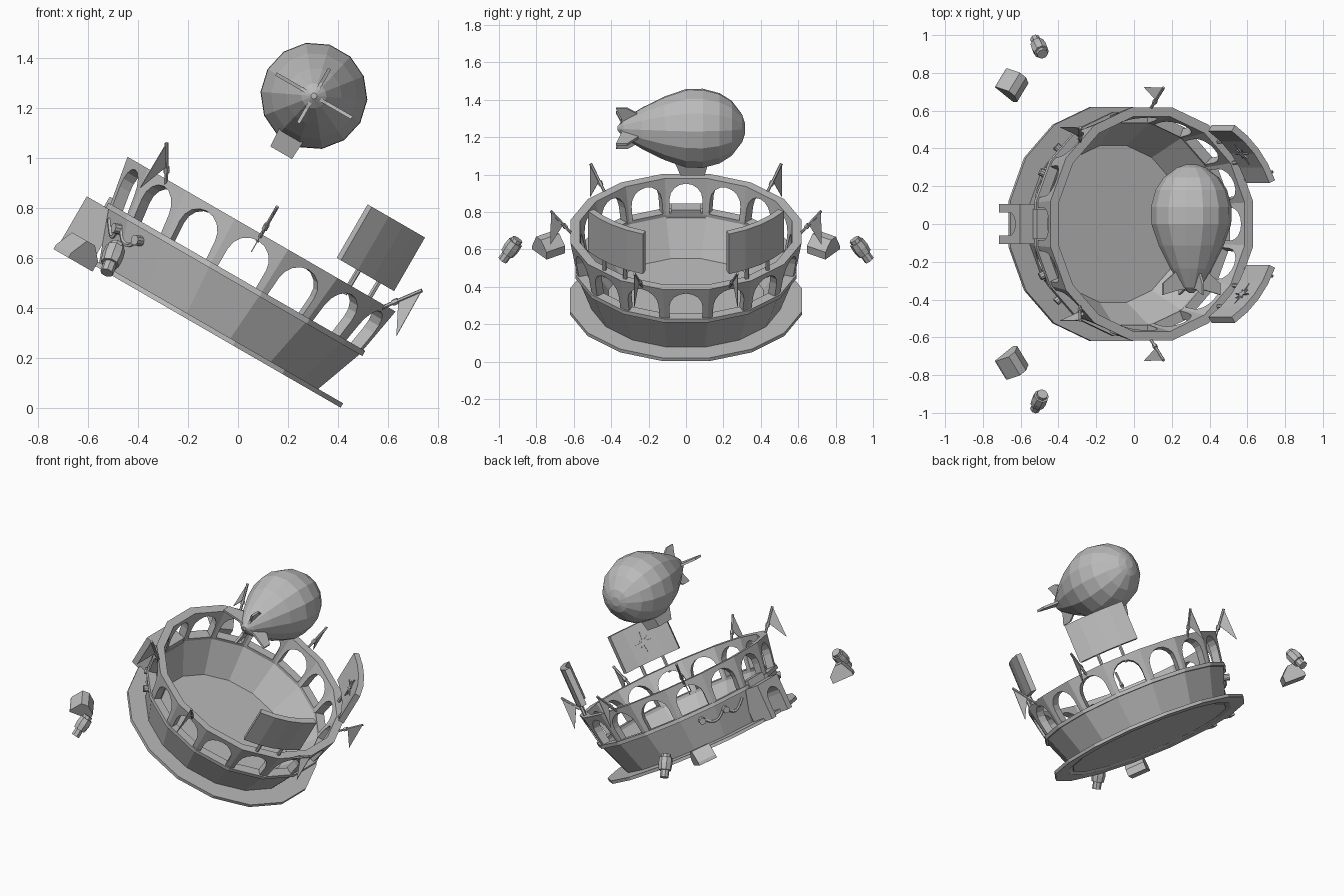
import bpy, bmesh, math
from mathutils import Matrix, Vector

if "Cube" in bpy.data.objects:
    bpy.data.objects.remove(bpy.data.objects["Cube"])

N = 16
STEP = 2 * math.pi / N
TAN = math.tan(STEP / 2)
# everything is modelled upright, then tipped 30 degrees with the stadium
TILT = Matrix.Translation((-0.127, 0, 0.312)) @ Matrix.Rotation(math.radians(30), 4, 'Y')

grey = bpy.data.materials.new("stone grey")
grey.diffuse_color = (0.5, 0.5, 0.5, 1)
grey.use_nodes = True
grey.node_tree.nodes["Principled BSDF"].inputs["Base Color"].default_value = grey.diffuse_color


def finish(name, bm):
    bmesh.ops.remove_doubles(bm, verts=bm.verts, dist=0.0002)
    bmesh.ops.recalc_face_normals(bm, faces=bm.faces)
    me = bpy.data.meshes.new(name)
    bm.to_mesh(me)
    bm.free()
    me.transform(TILT)
    me.materials.append(grey)
    ob = bpy.data.objects.new(name, me)
    bpy.context.collection.objects.link(ob)
    return ob


def lathe(bm, profile, n, mat=Matrix(), phase=0.5, closed=False):
    """Revolve (radius, height) points about z; a radius of 0 makes a tip."""
    rings = []
    for r, h in profile:
        rings.append([bm.verts.new(mat @ Vector((r * math.cos((k + phase) * 2 * math.pi / n),
                                                 r * math.sin((k + phase) * 2 * math.pi / n), h)))
                      for k in range(n)])
    pairs = list(zip(rings, rings[1:])) + ([(rings[-1], rings[0])] if closed else [])
    for p, q in pairs:
        for k in range(n):
            j = (k + 1) % n
            bm.faces.new((p[k], p[j], q[j], q[k]))
    if not closed:
        bm.faces.new(rings[0])
        bm.faces.new(rings[-1])


def prism(bm, pts, offset):
    """Extrude a flat outline by an offset vector."""
    off = Vector(offset)
    a = [bm.verts.new(Vector(p)) for p in pts]
    b = [bm.verts.new(Vector(p) + off) for p in pts]
    bm.faces.new(a)
    bm.faces.new(b)
    for i in range(len(a)):
        j = (i + 1) % len(a)
        bm.faces.new((a[i], a[j], b[j], b[i]))


def rod(bm, p, q, r, n=6):
    p, q = Vector(p), Vector(q)
    d = q - p
    mat = Matrix.Translation(p) @ d.to_track_quat('Z', 'Y').to_matrix().to_4x4()
    lathe(bm, [(r, 0), (r, d.length)], n, mat)


def polar(r, deg, u, t=0.0):
    a = math.radians(deg)
    return Vector((r * math.cos(a) - t * math.sin(a), r * math.sin(a) + t * math.cos(a), u))


def ring(name, profile, closed):
    bm = bmesh.new()
    k = math.cos(STEP / 2)
    lathe(bm, [(r / k, h) for r, h in profile], N, closed=closed)
    finish(name, bm)


# base plate, bowl with sunken pitch, and rim ledge
ring("base_plate", [(0.53, 0), (0.62, 0), (0.62, 0.02), (0.49, 0.02)], True)
ring("bowl", [(0.5, 0.008), (0.505, 0.02), (0.58, 0.225), (0.535, 0.225), (0.415, 0.035)], False)
ring("rim_ledge", [(0.58, 0.222), (0.592, 0.222), (0.592, 0.245), (0.535, 0.245), (0.535, 0.222)], True)

# arcade: one flared arch panel per side
U0, US, U1, HALF, RISE = 0.24, 0.325, 0.442, 0.088, 0.088


def radius(u):
    return 0.582 + (u - U0) / (U1 - U0) * 0.036


bm = bmesh.new()
for k in range(N):
    deg = k * 360 / N
    layers = []
    for depth in (0, 0.05):
        hole, edge = [], []
        def put(lst, t, u, side=None):
            r = radius(u) - depth
            lst.append(bm.verts.new(polar(r, deg, u, r * TAN * side if side is not None else t)))
        put(hole, -HALF, U0)
        put(edge, 0, U0, -1)
        for i in range(9):
            th = math.pi * (1 - i / 8)
            c, s = math.cos(th), math.sin(th)
            m = max(abs(c), abs(s))
            put(hole, HALF * c, US + RISE * s)
            put(edge, 0, US + (U1 - US) * s / m, c / m)
        put(hole, HALF, U0)
        put(edge, 0, U0, 1)
        for i in range(len(hole) - 1):
            bm.faces.new((hole[i], hole[i + 1], edge[i + 1], edge[i]))
        layers.append((hole, edge))
    (h0, e0), (h1, e1) = layers
    for i in range(len(h0) - 1):
        bm.faces.new((h0[i], h0[i + 1], h1[i + 1], h1[i]))
        if 3 <= i <= 6:
            bm.faces.new((e0[i], e0[i + 1], e1[i + 1], e1[i]))
finish("arcade", bm)

# entrance porch with arched doorway
bm = bmesh.new()
W, H, D = 0.105, 0.224, 0.062
outline = [(-W, 0), (-W, H), (W, H), (W, 0), (D, 0), (D, 0.11)]
outline += [(D * math.cos(i * math.pi / 8), 0.11 + 0.065 * math.sin(i * math.pi / 8)) for i in range(1, 8)]
outline += [(-D, 0.11), (-D, 0)]
prism(bm, [(-0.68, y, u) for y, u in outline], (0.15, 0, 0))
prism(bm, [(-0.6, -0.08, 0.22), (-0.6, 0.08, 0.22), (-0.6, 0.08, 0.268), (-0.6, -0.08, 0.268)], (0.065, 0, 0))
finish("entrance_porch", bm)

# garlands with round medallions either side of the entrance
bm = bmesh.new()
for s in (-1, 1):
    for a0, a1 in ((14, 28), (28, 44)):
        pts = []
        for i in range(9):
            f = i / 8
            u = 0.19 - 0.055 * math.sin(math.pi * f)
            ang = a0 + (a1 - a0) * f
            local = math.radians((ang + 11.25) % 22.5 - 11.25)
            pts.append(polar((0.502 + 0.39 * (u - 0.02)) / math.cos(local), 180 + s * ang, u))
        for p, q in zip(pts, pts[1:]):
            rod(bm, p, q, 0.009, 5)
        rod(bm, polar(0.55, 180 + s * a1, 0.18), polar(0.595, 180 + s * a1, 0.168), 0.021, 10)
finish("garlands", bm)

# pennants on outward-leaning poles
for i, deg in enumerate((22.5, -22.5, 90, -90, 135, -135)):
    bm = bmesh.new()
    rod(bm, polar(0.595, deg, 0.41), polar(0.722, deg, 0.568), 0.008)
    rod(bm, polar(0.64, deg, 0.466), polar(0.655, deg, 0.485), 0.013)
    off = polar(0, deg, 0, 0.004)
    prism(bm, [polar(0.722, deg, 0.568) - off / 2, polar(0.655, deg, 0.488) - off / 2,
               polar(0.725, deg, 0.36) - off / 2], off)
    finish("pennant_%d" % (i + 1), bm)

# curved display boards on posts, with a star on the inner face
for name, s in (("left", 1), ("right", -1)):
    bm = bmesh.new()
    arc = [22 + 36 * i / 4 for i in range(5)]
    prism(bm, [polar(0.617, s * a, 0.51) for a in arc] + [polar(0.58, s * a, 0.51) for a in reversed(arc)],
          (0, 0, 0.247))
    for a in (33, 47):
        rod(bm, polar(0.595, s * a, 0.4), polar(0.598, s * a, 0.53), 0.011)
    finish(name + "_board", bm)
    bm = bmesh.new()
    star = []
    for i in range(16):
        r = 0.016 if i % 2 else (0.07 if i % 4 == 0 else 0.042)
        th = i * math.pi / 8
        star.append(polar(0.572, s * 40, 0.635 + r * math.sin(th), r * math.cos(th)))
    prism(bm, star, polar(0.009, s * 40, 0))
    finish(name + "_board_star", bm)

# airship: envelope, tail fins and gondola
CA, CU = -0.095, 1.025
bm = bmesh.new()
along_y = Matrix.Translation((CA, 0, CU)) @ Matrix.Rotation(math.radians(-90), 4, 'X')
lathe(bm, [(0.012, -0.365), (0.05, -0.335), (0.112, -0.235), (0.172, -0.115), (0.212, 0.0), (0.214, 0.09),
           (0.19, 0.18), (0.148, 0.245), (0.075, 0.3), (0.03, 0.315)], 14, along_y, 0)
finish("airship_envelope", bm)

bm = bmesh.new()
for i, length in enumerate((0.175, 0.125, 0.175, 0.125)):
    turn = Matrix.Translation((CA, 0, CU)) @ Matrix.Rotation(i * math.pi / 2, 4, 'Y')
    fin = [(0.0, -0.22), (0.08, -0.24), (length, -0.315), (length, -0.375), (0.06, -0.345), (0, -0.355)]
    pts = [turn @ Vector((x, y, -0.007)) for x, y in fin]
    prism(bm, pts, turn.to_3x3() @ Vector((0, 0, 0.014)))
finish("airship_fins", bm)

bm = bmesh.new()
vs = []
for hx, y0, y1, u in ((0.055, -0.06, 0.12, -0.18), (0.05, -0.03, 0.1, -0.262)):
    vs.append([bm.verts.new((CA + x, y, CU + u)) for x, y in ((-hx, y0), (hx, y0), (hx, y1), (-hx, y1))])
for i in range(4):
    j = (i + 1) % 4
    bm.faces.new((vs[0][i], vs[0][j], vs[1][j], vs[1][i]))
bm.faces.new(vs[0])
bm.faces.new(vs[1])
finish("airship_gondola", bm)

# floating stalls and barrels beside the entrance
for name, s in (("left", 1), ("right", -1)):
    bm = bmesh.new()
    turn = Matrix.Translation((-0.6, s * 0.735, -0.025)) @ Matrix.Rotation(math.radians(-35 * s), 4, 'Z')
    shape = [(-0.068, 0), (0.068, 0), (0.068, 0.045), (0.015, 0.095), (-0.03, 0.095), (-0.068, 0.02)]
    prism(bm, [turn @ Vector((x, -0.06, u)) for x, u in shape], turn.to_3x3() @ Vector((0, 0.12, 0)))
    finish(name + "_stall", bm)
    bm = bmesh.new()
    p, q = Vector((-0.46, s * 0.975, 0.008)), Vector((-0.48, s * 0.9, 0.118))
    mat = Matrix.Translation(p) @ (q - p).to_track_quat('Z', 'Y').to_matrix().to_4x4()
    lathe(bm, [(0.027, -0.01), (0.027, 0.035), (0.038, 0.035), (0.043, 0.075), (0.04, 0.115),
               (0.03, 0.115), (0.03, 0.135)], 8, mat)
    finish(name + "_barrel", bm)
